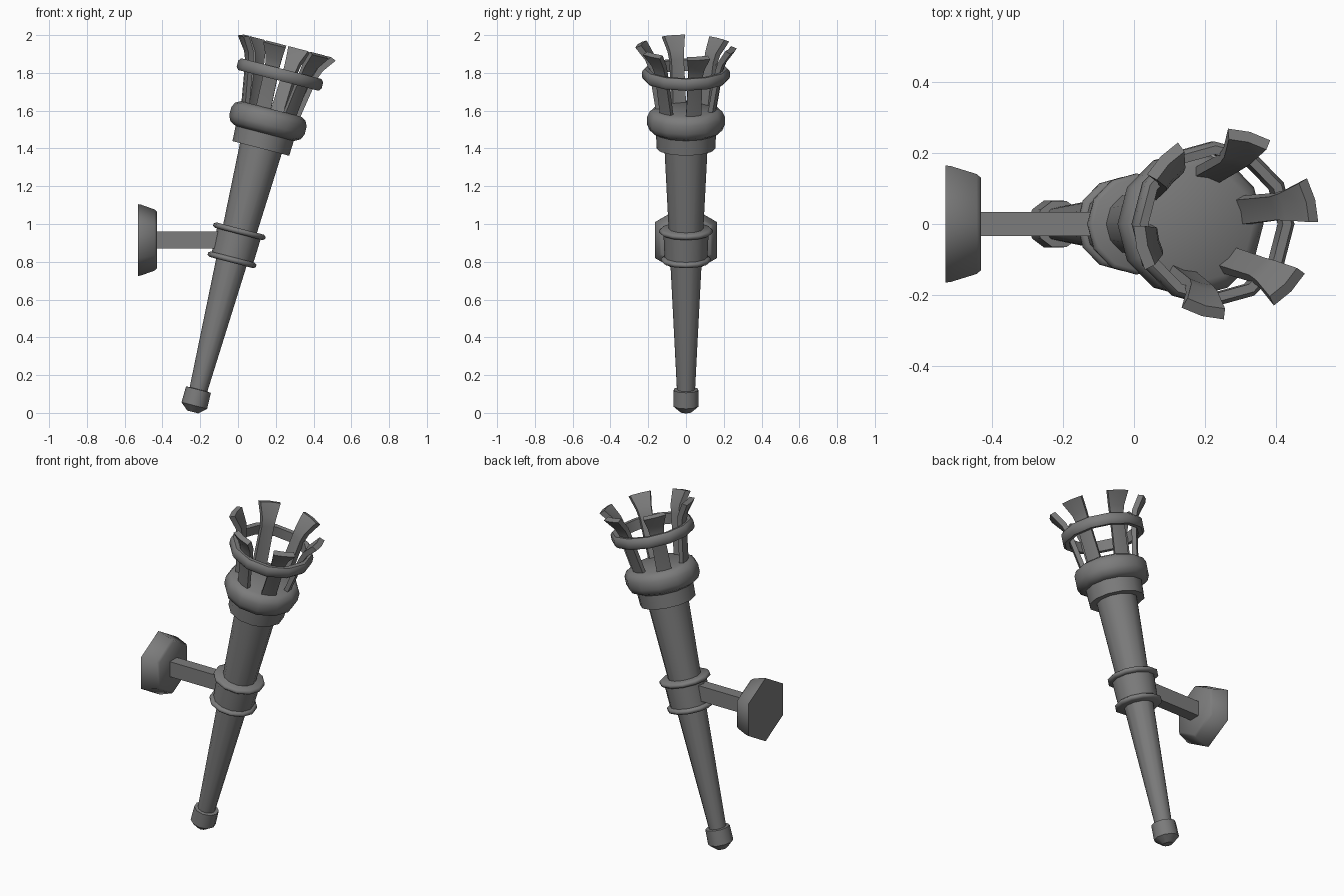
import bpy, bmesh, math
from math import sin, cos, radians, pi
from mathutils import Matrix

if "Cube" in bpy.data.objects:
    bpy.data.objects.remove(bpy.data.objects["Cube"], do_unlink=True)

# One dark iron grey for everything
iron = bpy.data.materials.new("iron grey")
iron.use_nodes = True
GREY = (0.2, 0.2, 0.2, 1)
iron.diffuse_color = GREY
iron.node_tree.nodes["Principled BSDF"].inputs["Base Color"].default_value = GREY

# The torch leans towards +x about its foot
LEAN = Matrix.Translation((-0.24, 0, 0.005)) @ Matrix.Rotation(radians(14.5), 4, 'Y')


def finish(name, bm, matrix, angle=40):
    bmesh.ops.recalc_face_normals(bm, faces=bm.faces)
    mesh = bpy.data.meshes.new(name)
    bm.to_mesh(mesh)
    bm.free()
    mesh.transform(matrix)
    mesh.materials.append(iron)
    ob = bpy.data.objects.new(name, mesh)
    bpy.context.collection.objects.link(ob)
    bpy.ops.object.select_all(action='DESELECT')
    ob.select_set(True)
    bpy.context.view_layer.objects.active = ob
    bpy.ops.object.shade_smooth_by_angle(angle=radians(angle))
    return ob


def lathe(name, profile, sides=12, matrix=LEAN, closed=False, turn=0, angle=40):
    """Turn a (radius, height) profile about z; open profiles get end caps."""
    bm = bmesh.new()
    rings = [[bm.verts.new((r * cos(turn + 2 * pi * i / sides),
                            r * sin(turn + 2 * pi * i / sides), h))
              for i in range(sides)] for r, h in profile]
    pairs = list(zip(rings, rings[1:]))
    if closed:
        pairs.append((rings[-1], rings[0]))
    else:
        bm.faces.new(rings[0])
        bm.faces.new(rings[-1])
    for a, b in pairs:
        for i in range(sides):
            j = (i + 1) % sides
            bm.faces.new((a[i], a[j], b[j], b[i]))
    return finish(name, bm, matrix, angle)


# Shaft and its foot
lathe("shaft", [(0.047, 0.1), (0.115, 1.46)])
lathe("foot_knob", [(0.03, 0), (0.07, 0.035), (0.068, 0.122), (0.045, 0.124)], sides=10)

# Clamp round the shaft, with a rim at each end
lathe("clamp_sleeve", [(0.113, 0.83), (0.12, 0.99)])
for name, r, h in (("clamp_lower_rim", 0.132, 0.832), ("clamp_upper_rim", 0.142, 0.988)):
    lathe(name, [(r - 0.012, h - 0.015), (r, h - 0.006), (r, h + 0.006), (r - 0.012, h + 0.015)], angle=60)

# Cup below the basket
lathe("cup_collar", [(0.155, 1.441), (0.16, 1.54)])
lathe("cup_bulge", [(0.16, 1.523), (0.192, 1.54), (0.206, 1.57),
                    (0.206, 1.615), (0.192, 1.642), (0.165, 1.657)])

# Basket hoop
lathe("basket_hoop", [(0.195, 1.815), (0.22, 1.813), (0.232, 1.828),
                      (0.232, 1.862), (0.22, 1.877), (0.195, 1.875)], closed=True)


def prong(name, heading):
    # (height, outer radius, width, thickness) from the cup to the flared tip
    stations = [(1.63, 0.157, 0.085, 0.025), (1.87, 0.197, 0.078, 0.025),
                (1.92, 0.216, 0.09, 0.028), (1.99, 0.268, 0.128, 0.03)]
    bm = bmesh.new()
    loops = []
    for h, r, w, t in stations:
        loop = []
        for radius, lift, steps in ((r, 0, (-1, 0, 1)), (r - t, 0.012, (1, 0, -1))):
            for s in steps:
                a = heading + s * w / (2 * r)
                loop.append(bm.verts.new((radius * cos(a), radius * sin(a), h + lift)))
        loops.append(loop)
    bm.faces.new(loops[0])
    bm.faces.new(loops[-1])
    for a, b in zip(loops, loops[1:]):
        for i in range(len(a)):
            j = (i + 1) % len(a)
            bm.faces.new((a[i], a[j], b[j], b[i]))
    finish(name, bm, LEAN)


for k in range(6):
    prong(f"basket_prong_{k + 1}", radians(15 + 60 * k))

# Hexagonal wall plate, standing upright and facing +x
WALL = Matrix.Translation((-0.53, 0, 0.915)) @ Matrix.Rotation(pi / 2, 4, 'Y')
lathe("wall_plate", [(0.19, 0), (0.188, 0.015), (0.162, 0.088), (0.15, 0.1)],
      sides=6, matrix=WALL, angle=65)

# Square arm from the plate to the clamp
bm = bmesh.new()
bmesh.ops.create_cube(bm, size=1)
finish("bracket_arm", bm,
       Matrix.Translation((-0.255, 0, 0.915)) @ Matrix.Diagonal((0.37, 0.068, 0.09, 1)))
